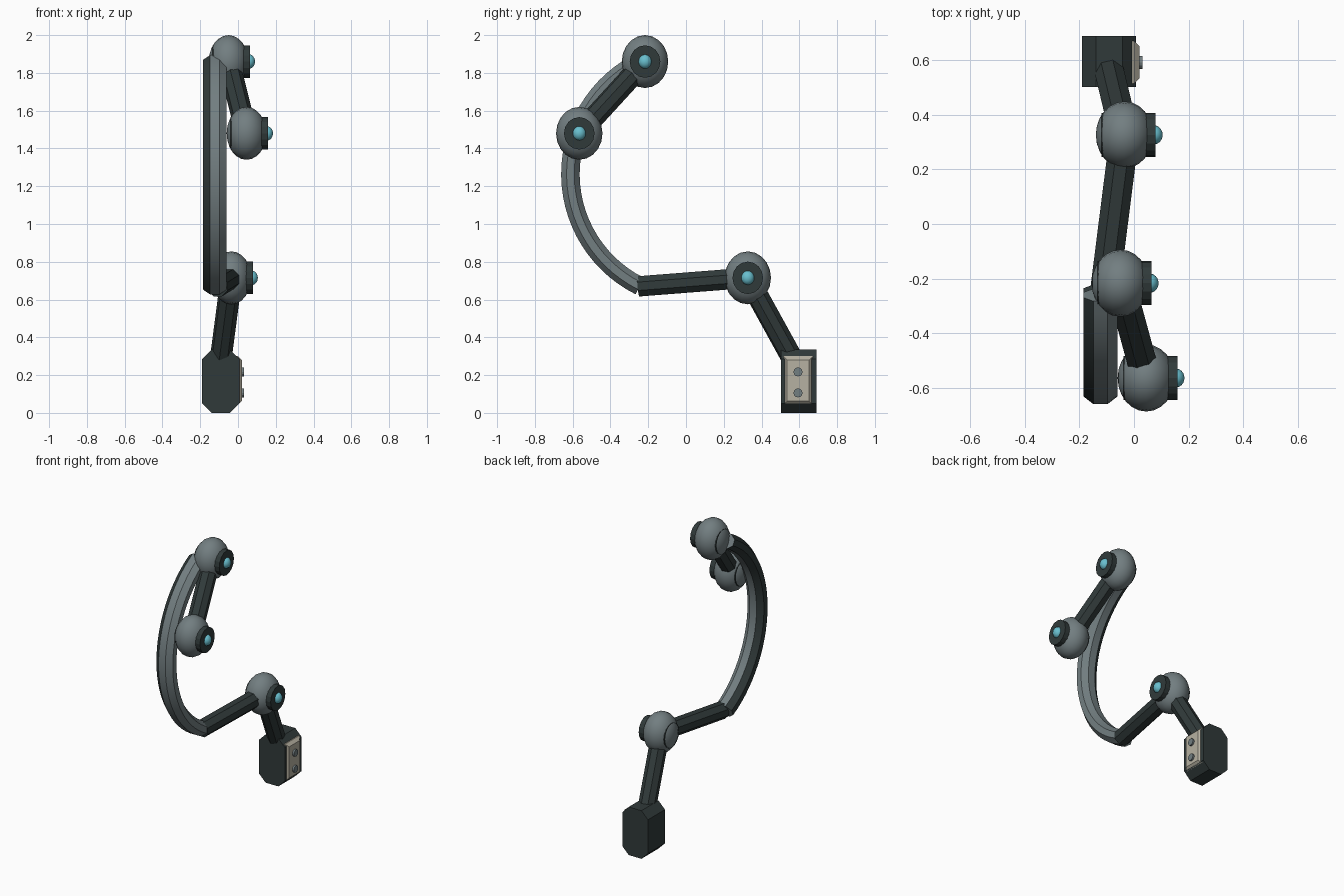
import bpy, bmesh, math
from mathutils import Vector, Matrix

cube = bpy.data.objects.get("Cube")
if cube:
    bpy.data.objects.remove(cube)


def material(name, rgb):
    m = bpy.data.materials.new(name)
    m.use_nodes = True
    m.diffuse_color = (*rgb, 1)
    m.node_tree.nodes["Principled BSDF"].inputs["Base Color"].default_value = (*rgb, 1)
    return m


DARK = material("dark metal", (0.03, 0.042, 0.042))
GREY = material("grey metal", (0.17, 0.21, 0.22))
CREAM = material("cream plate", (0.47, 0.44, 0.36))
CYAN = material("cyan glow", (0.14, 0.52, 0.62))


def finish(bm, name, *mats, smooth=None):
    bmesh.ops.recalc_face_normals(bm, faces=bm.faces)
    mesh = bpy.data.meshes.new(name)
    bm.to_mesh(mesh)
    bm.free()
    obj = bpy.data.objects.new(name, mesh)
    bpy.context.collection.objects.link(obj)
    for m in mats:
        mesh.materials.append(m)
    if smooth:
        bpy.ops.object.select_all(action='DESELECT')
        obj.select_set(True)
        bpy.context.view_layer.objects.active = obj
        bpy.ops.object.shade_smooth_by_angle(angle=math.radians(smooth))
    return obj


def sphere(name, centre, radii, mat):
    """Ellipsoid with its poles along x."""
    bm = bmesh.new()
    bmesh.ops.create_uvsphere(bm, u_segments=20, v_segments=12, radius=1)
    rot = Matrix.Rotation(math.pi / 2, 4, 'Y')
    bm.transform(Matrix.Translation(centre) @ Matrix.Diagonal((*radii, 1)) @ rot)
    return finish(bm, name, mat, smooth=60)


def rod(name, a, b, radius, sides, mat, stretch=1.0, turn=0.0):
    """Prism running from a to b."""
    a, b = Vector(a), Vector(b)
    bm = bmesh.new()
    bmesh.ops.create_cone(bm, cap_ends=True, segments=sides, radius1=radius,
                          radius2=radius, depth=(b - a).length)
    aim = (b - a).to_track_quat('Z', 'Y').to_matrix().to_4x4()
    spin = Matrix.Rotation(turn, 4, 'Z')
    bm.transform(Matrix.Diagonal((1, 1, stretch, 1)) @ aim @ spin)
    bm.transform(Matrix.Translation((a + b) / 2))
    return finish(bm, name, mat)


# Ball joints with a hub disc through each and a glowing button on the left
TIP = Vector((0.045, -0.565, 1.48))
TOP = Vector((-0.05, -0.217, 1.86))
LOW = Vector((-0.035, 0.327, 0.715))
for label, c in (("tip", TIP), ("top", TOP), ("lower", LOW)):
    sphere(label + "_ball_joint", c, (0.105, 0.123, 0.14), GREY)
    rod(label + "_hub_disc", c + Vector((-0.084, 0, 0)), c + Vector((0.114, 0, 0)),
        0.081, 16, DARK, stretch=1.06)
    sphere(label + "_button", c + Vector((0.108, 0, 0)), (0.032, 0.035, 0.038), CYAN)

# Straight arm rods
ELBOW = Vector((-0.108, -0.25, 0.67))
BASE = Vector((-0.1, 0.60, 0.22))
for label, a, b in (("upper_rod", TIP, TOP), ("middle_rod", LOW, ELBOW),
                    ("lower_rod", LOW, BASE)):
    rod(label, a, b, 0.058, 8, DARK, turn=math.pi / 8)

# Curved arm: octagonal section swept along an arc, dark on its right side
bm = bmesh.new()
centre_y, centre_z, sweep = 0.051, 1.265, 0.663
arc_x, half_x, half_r, steps = -0.123, 0.063, 0.049, 28
rings = []
for i in range(steps + 1):
    t = math.radians(-63.5 + 125.5 * i / steps)
    ring = []
    for k in range(8):
        s = (k + 0.5) * math.pi / 4
        r = sweep + half_r * math.sin(s) / math.cos(math.pi / 8)
        x = arc_x + half_x * math.cos(s) / math.cos(math.pi / 8)
        ring.append(bm.verts.new((x, centre_y - r * math.cos(t), centre_z + r * math.sin(t))))
    rings.append(ring)
for p, q in zip(rings, rings[1:]):
    for k in range(8):
        n = (k + 1) % 8
        bm.faces.new((p[k], p[n], q[n], q[k]))
bm.faces.new(rings[0])
bm.faces.new(rings[-1])
bm.normal_update()
for f in bm.faces:
    if f.calc_center_median().x < arc_x - half_x * 0.5:
        f.material_index = 1
finish(bm, "curved_arm", GREY, DARK, smooth=25)


def block(name, lo, hi, mat, pick, width):
    """Box whose edges chosen by pick are chamfered."""
    lo, hi = Vector(lo), Vector(hi)
    bm = bmesh.new()
    bmesh.ops.create_cube(bm, size=1)
    bm.transform(Matrix.Translation((lo + hi) / 2) @ Matrix.Diagonal((*(hi - lo), 1)))
    edges = [e for e in bm.edges if pick(e, hi)]
    bmesh.ops.bevel(bm, geom=edges, offset=width, segments=1, affect='EDGES')
    return finish(bm, name, mat)


# Base block chamfered along its depth, with a cream side plate
block("base_block", (-0.19, 0.503, 0), (0.008, 0.69, 0.335), DARK,
      lambda e, hi: abs(e.verts[0].co.y - e.verts[1].co.y) > 0.1, 0.05)
block("side_plate", (-0.02, 0.515, 0.042), (0.02, 0.672, 0.3), CREAM,
      lambda e, hi: all(abs(v.co.x - hi.x) < 0.001 for v in e.verts), 0.02)

# Studs on the plate
for label, z in (("upper", 0.217), ("lower", 0.106)):
    rod(label + "_stud", (0.0, 0.593, z), (0.032, 0.593, z), 0.024, 12, GREY)
